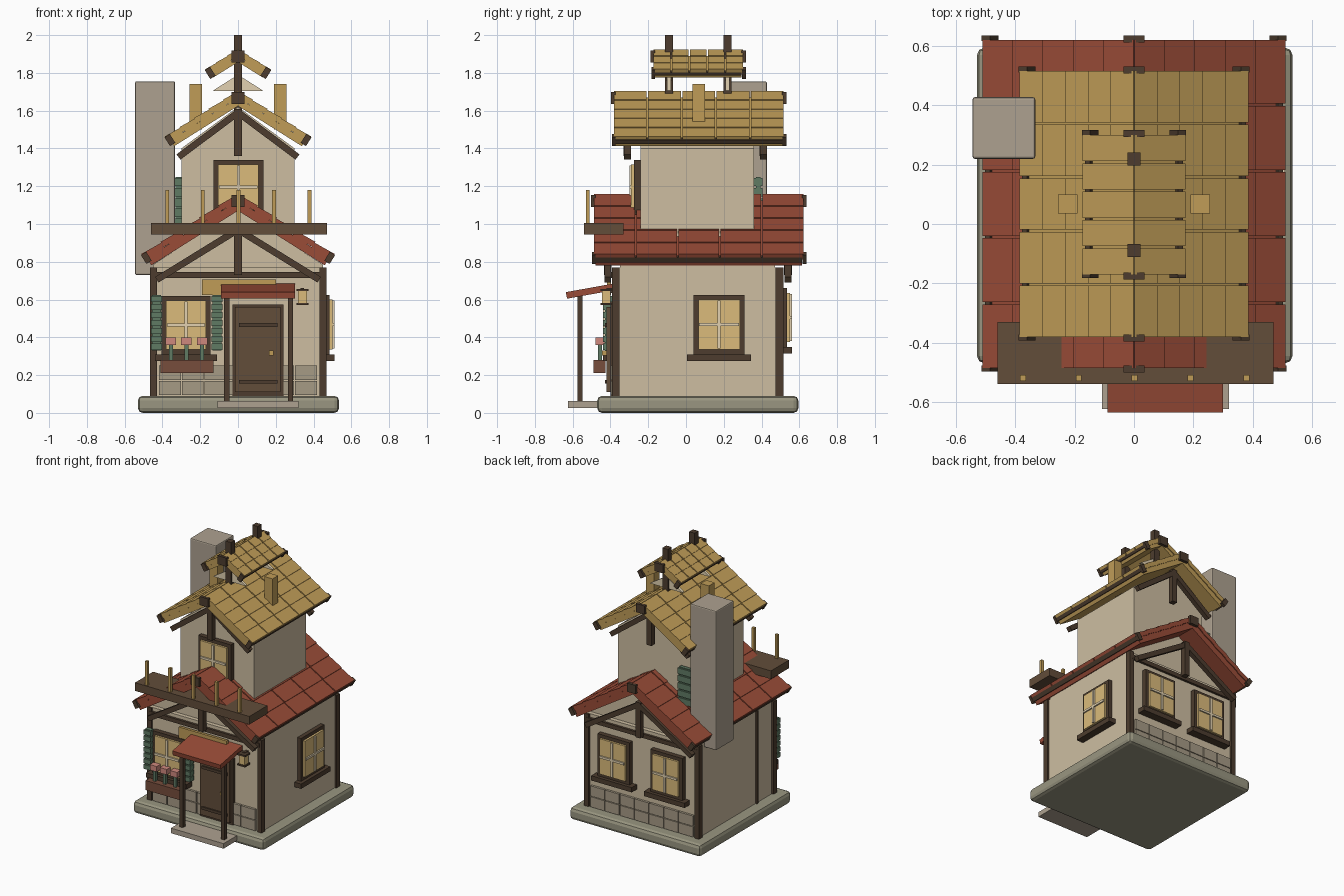
import bpy, bmesh, math
from mathutils import Vector

if "Cube" in bpy.data.objects:
    bpy.data.objects.remove(bpy.data.objects["Cube"])

def mat(name, r, g, b):
    m = bpy.data.materials.new(name)
    m.diffuse_color = tuple((c / 255) ** 2.2 for c in (r, g, b)) + (1,)
    m.use_nodes = True
    m.node_tree.nodes["Principled BSDF"].inputs["Base Color"].default_value = m.diffuse_color
    return m

WALL = mat("plaster", 204, 188, 160)
TRIM = mat("cream", 225, 208, 175)
WOOD = mat("dark_wood", 78, 63, 50)
PLANK = mat("brown_wood", 98, 78, 60)
RED = mat("red_tile", 152, 77, 58)
GOLD = mat("straw_tile", 190, 155, 88)
GLASS = mat("amber_glass", 218, 186, 122)
STONE = mat("stone", 152, 149, 128)
BRICK = mat("wall_stone", 165, 153, 132)
CHIM = mat("chimney_stone", 172, 160, 143)
GREEN = mat("green_paint", 96, 122, 100)
BOXC = mat("flower_box", 118, 78, 62)
PINK = mat("pink", 205, 135, 125)

def block(name, c, size, m, rot=(0, 0, 0), bevel=0):
    """Box by centre, size and rotation."""
    bm = bmesh.new()
    bmesh.ops.create_cube(bm, size=1)
    bmesh.ops.scale(bm, vec=size, verts=bm.verts)
    me = bpy.data.meshes.new(name)
    bm.to_mesh(me)
    bm.free()
    me.materials.append(m)
    o = bpy.data.objects.new(name, me)
    o.location, o.rotation_euler = c, rot
    bpy.context.collection.objects.link(o)
    if bevel:
        b = o.modifiers.new("bevel", 'BEVEL')
        b.width, b.segments = bevel, 2
    return o

def box(name, x0, x1, y0, y1, z0, z1, m, bevel=0):
    return block(name, ((x0 + x1) / 2, (y0 + y1) / 2, (z0 + z1) / 2),
                 (abs(x1 - x0), abs(y1 - y0), abs(z1 - z0)), m, bevel=bevel)

def gable(name, w, y0, y1, z0, ze, zr, m):
    """Five-sided wall prism running along y."""
    prof = [(-w, z0), (w, z0), (w, ze), (0, zr), (-w, ze)]
    bm = bmesh.new()
    f = bm.faces.new([bm.verts.new((x, y0, z)) for x, z in prof])
    r = bmesh.ops.extrude_face_region(bm, geom=[f])
    bmesh.ops.translate(bm, vec=(0, y1 - y0, 0),
                        verts=[v for v in r["geom"] if isinstance(v, bmesh.types.BMVert)])
    bmesh.ops.recalc_face_normals(bm, faces=bm.faces)
    me = bpy.data.meshes.new(name)
    bm.to_mesh(me)
    bm.free()
    me.materials.append(m)
    bpy.context.collection.objects.link(bpy.data.objects.new(name, me))

def truss(name, y, zr, x1, z1, zb):
    """King post with two sloping braces."""
    box(name + "_king_post", -.02, .02, y - .02, y + .02, zb, zr + .02, WOOD)
    for s in (-1, 1):
        d = Vector((s * x1, 0, z1 - zr))
        block(name + "_brace", (s * x1 / 2, y, (zr + z1) / 2), (d.length, .035, .035), WOOD,
              (0, -math.atan2(d.z, d.x), 0))

def roof(name, zr, half, slope, y0, y1, rows, cols, thick, m):
    """Two pitched sides: slab, overlapping tiles, eave strip, ridge clips."""
    a = math.atan(slope)
    L = half / math.cos(a)
    def put(n, s, t0, t1, n0, n1, ya, yb, mm, tilt=0):
        t, h = (t0 + t1) / 2, (n0 + n1) / 2
        block(n, (s * (t * math.cos(a) + h * math.sin(a)), (ya + yb) / 2,
                  zr - t * math.sin(a) + h * math.cos(a)),
              (t1 - t0, yb - ya, n1 - n0), mm, (0, s * (a - tilt), 0))
    for s in (-1, 1):
        put(name + "_slab", s, .02, L - .01, -thick, -.035, y0 + .01, y1 - .01, m)
        put(name + "_eave", s, L - .015, L + .006, -thick * .65, -.022, y0 + .01, y1 - .01, WOOD)
        for y in (y0, y1):
            put(name + "_eave_clip", s, L - .025, L + .008, -.06, -.005, y - .008, y + .012, WOOD)
        dt, dy = L / rows, (y1 - y0) / cols
        for i in range(rows):
            for j in range(cols):
                put(name + "_tile", s, i * dt + .003, (i + 1) * dt + .004, -.036, -.004,
                    y0 + j * dy + .004, y0 + (j + 1) * dy - .004, m, .05)
    for y in (y0, y1):
        box(name + "_ridge_clip", -.035, .035, y - .012, y + .012, zr - .075, zr - .012, WOOD)

def on_wall(face, name, u0, u1, d0, d1, z0, z1, m):
    """Box placed by position along a wall (u) and distance from the centre (d)."""
    if face == "right":
        box(name, d0, d1, u0, u1, z0, z1, m)
    else:
        k = -1 if face == "front" else 1
        box(name, u0, u1, k * d0, k * d1, z0, z1, m)

def window(face, name, u, d, z0, z1, w=.26, sill=True):
    h = w / 2
    for s in (-1, 1):
        on_wall(face, name + "_jamb", u + s * h, u + s * (h - .03), d - .01, d + .03, z0, z1, WOOD)
    for z in (z0, z1 - .03):
        on_wall(face, name + "_rail", u - h, u + h, d - .01, d + .03, z, z + .03, WOOD)
    on_wall(face, name + "_glass", u - h + .025, u + h - .025, d - .01, d + .045, z0 + .025, z1 - .025, GLASS)
    zm = (z0 + z1) / 2
    on_wall(face, name + "_mullion", u - .008, u + .008, d, d + .055, z0 + .03, z1 - .03, TRIM)
    on_wall(face, name + "_crossbar", u - h + .03, u + h - .03, d, d + .055, zm - .008, zm + .008, TRIM)
    if sill:
        on_wall(face, name + "_sill", u - h - .035, u + h + .035, d - .01, d + .055, z0 - .035, z0, WOOD)

def shutter(name, x, w, y0, y1, z0, z1, n=7):
    box(name + "_panel", x - w / 2 + .005, x + w / 2 - .005, y0 + .01, y1 - .01, z0, z1, GREEN)
    st = (z1 - z0) / n
    for i in range(n):
        box(name + "_slat", x - w / 2, x + w / 2, y0, y1, z0 + i * st + .004, z0 + (i + 1) * st - .006, GREEN)

# foundation, step and wall bodies
box("foundation", -.53, .535, -.47, .595, 0, .09, STONE, .025)
box("door_step", -.108, .32, -.625, -.38, .025, .062, CHIM)
box("lower_walls", -.45, .455, -.38, .50, .08, .77, WALL)
gable("lower_gable", .45, -.35, .47, .75, .785, 1.075, WALL)
gable("upper_walls", .30, -.24, .36, .85, 1.40, 1.62, WALL)
for x in (-.447, .45):
    for y in (-.373, .495):
        box("corner_post", x - .018, x + .018, y - .02, y + .02, .09, .77, WOOD)
box("left_wall_post", -.462, -.44, -.185, -.165, .09, .77, WOOD)
for y in (-.385, .505):
    box("tie_beam", -.45, .45, y - .012, y + .012, .715, .745, WOOD)

# stone facing, front and back
for y in (-.385, .505):
    for r in range(2):
        for i in range(7):
            x = -.42 + i * .12
            box("wall_stone", x + .003, x + .117, y - .012, y + .012, .095 + r * .08, .17 + r * .08, BRICK)

# roofs and gable trusses
roof("lower_roof", 1.165, .51, .63, -.49, .625, 5, 5, .08, RED)
roof("upper_roof", 1.71, .385, .63, -.385, .52, 5, 5, .072, GOLD)
roof("cupola_roof", 1.93, .172, .62, -.175, .305, 3, 5, .062, GOLD)
for y in (-.415, .54):
    truss("lower_truss", y, .97, .43, .705, .73)
for y in (-.31, .41):
    truss("upper_truss", y, 1.59, .315, 1.355, 1.36)
for y in (-.09, .22):
    box("cupola_post", -.022, .022, y - .022, y + .022, 1.6, 2, WOOD)
    gable("cupola_gable", .13, y - .01, y + .01, 1.705, 1.708, 1.79, TRIM)
for s in (-1, 1):
    box("roof_peg", s * .19, s * .257, .035, .1, 1.5, 1.74, GOLD)
box("chimney", -.545, -.333, .22, .428, .73, 1.755, CHIM, .008)
shutter("rear_shutter", -.275, .12, .36, .405, .98, 1.25, 5)

# balcony beam with pegs
box("balcony_deck", -.46, .47, -.54, -.33, .945, 1.005, PLANK)
for i in range(5):
    x = -.375 + i * .1885
    box("balcony_peg", x - .01, x + .01, -.53, -.51, 1.0, 1.18, GOLD)

# windows
window("front", "front_window", -.275, .385, .31, .62, .26)
window("front", "upper_window", .002, .245, 1.05, 1.34, .265, False)
window("right", "right_window", .175, .455, .31, .625, .27)
for x in (-.215, .215):
    window("back", "back_window", x, .505, .35, .66, .26)
for x in (-.432, -.112):
    shutter("front_shutter", x, .058, -.44, -.39, .33, .625)

# flower box
box("flower_box", -.41, -.13, -.49, -.425, .21, .28, BOXC)
for x in (-.355, -.273, -.19):
    box("flower_stem", x - .01, x + .01, -.465, -.445, .27, .365, GREEN)
    box("flower", x - .028, x + .028, -.478, -.432, .36, .4, PINK)

# door and porch
box("door_frame", -.03, .24, -.40, -.37, .09, .575, WOOD)
box("door", -.015, .225, -.42, -.38, .11, .56, PLANK)
for z in (.165, .465):
    box("door_strap", .005, .21, -.43, -.41, z - .01, z + .01, WOOD)
box("door_knob", .165, .188, -.445, -.41, .305, .33, GOLD)
for x in (-.06, .278):
    box("porch_post", x - .014, x + .014, -.575, -.547, .055, .635, WOOD)
block("porch_roof", (.106, -.505, .645), (.39, .26, .035), RED, (math.atan(.18), 0, 0))
block("name_board", (.005, -.408, .665), (.39, .02, .08), GOLD)

# lantern
box("lantern_bracket", .33, .35, -.42, -.38, .635, .66, WOOD)
box("lantern_glass", .318, .366, -.445, -.4, .575, .645, GLASS)
for z in (.57, .645):
    box("lantern_cap", .31, .374, -.452, -.393, z, z + .012, WOOD)
